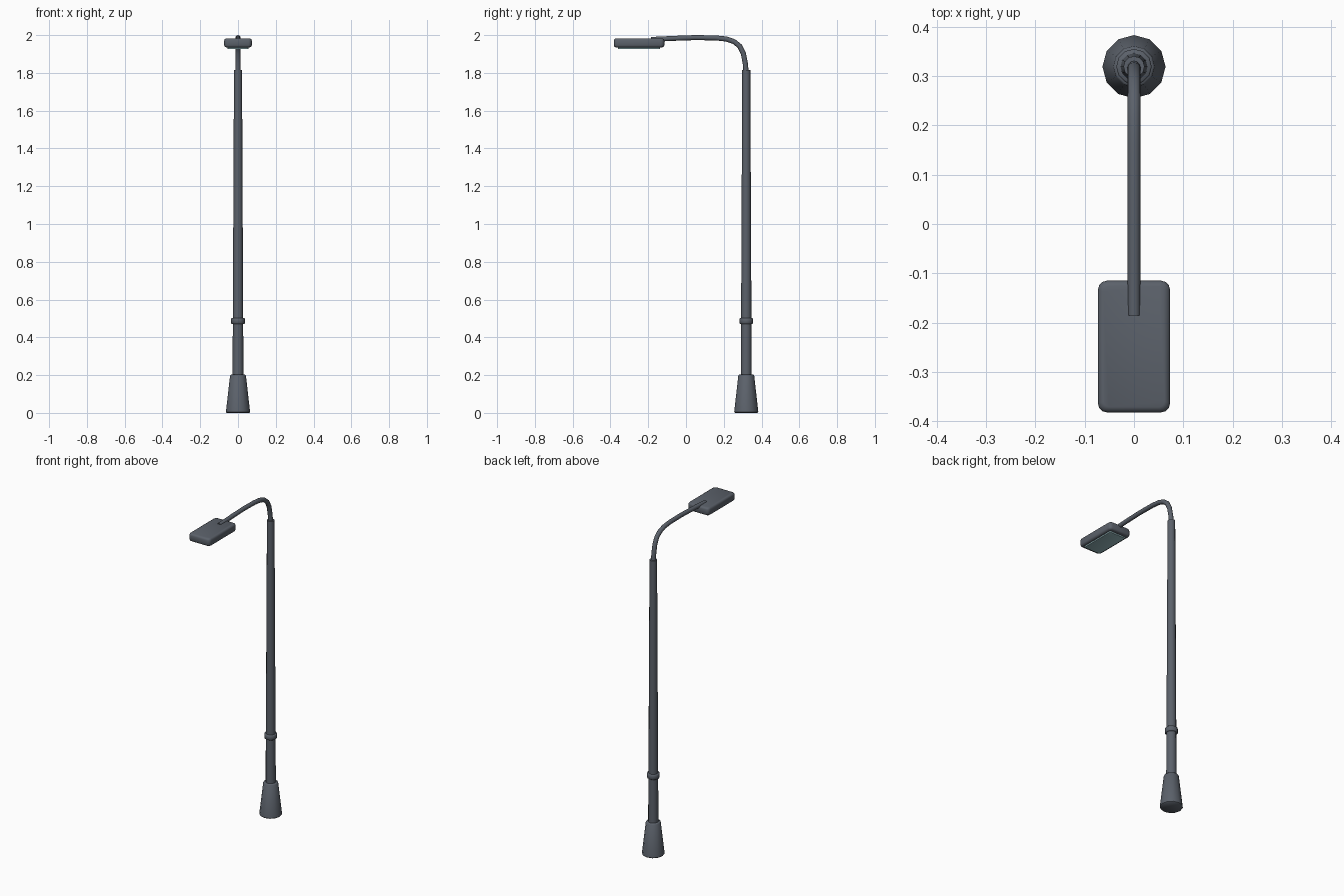
import bpy, bmesh, math
from mathutils import Vector

if "Cube" in bpy.data.objects:
    bpy.data.objects.remove(bpy.data.objects["Cube"])

POLE_Y = 0.319
SIDES = 12


def material(name, rgb):
    m = bpy.data.materials.new(name)
    m.diffuse_color = (*rgb, 1)
    m.use_nodes = True
    m.node_tree.nodes["Principled BSDF"].inputs["Base Color"].default_value = m.diffuse_color
    return m


METAL = material("slate grey metal", (0.105, 0.12, 0.145))
LENS = material("pale teal glass", (0.30, 0.47, 0.50))


def finish(bm, name, mat):
    bmesh.ops.recalc_face_normals(bm, faces=bm.faces[:])
    me = bpy.data.meshes.new(name)
    bm.to_mesh(me)
    bm.free()
    me.materials.append(mat)
    ob = bpy.data.objects.new(name, me)
    bpy.context.collection.objects.link(ob)
    bpy.context.view_layer.objects.active = ob
    ob.select_set(True)
    bpy.ops.object.shade_smooth_by_angle(angle=math.radians(50))
    ob.select_set(False)
    return ob


def skin(name, rings, mat):
    """Bridge a list of point rings and cap both ends."""
    bm = bmesh.new()
    loops = [[bm.verts.new(p) for p in r] for r in rings]
    n = len(loops[0])
    for a, b in zip(loops, loops[1:]):
        for i in range(n):
            j = (i + 1) % n
            bm.faces.new((a[i], a[j], b[j], b[i]))
    bm.faces.new(loops[0][::-1])
    bm.faces.new(loops[-1])
    return finish(bm, name, mat)


def lathe(name, profile, mat):
    angles = [2 * math.pi * i / SIDES for i in range(SIDES)]
    skin(name, [[(r * math.cos(t), POLE_Y + r * math.sin(t), z) for t in angles]
                for r, z in profile], mat)


def box(name, half_x, y0, y1, z0, z1, corner, edge, mat):
    """Rounded plate: vertical corners rounded, then top and bottom rims softened."""
    def ring(inset, z):
        c = corner - inset * 0.6
        pts = []
        hx, hy, cy = half_x - inset, (y1 - y0) / 2 - inset, (y0 + y1) / 2
        for q, (sx, sy) in enumerate([(1, 1), (-1, 1), (-1, -1), (1, -1)]):
            for k in range(4):
                t = (q + k / 3) * math.pi / 2
                pts.append((sx * (hx - c) + c * math.cos(t),
                            cy + sy * (hy - c) + c * math.sin(t), z))
        return pts
    levels = [(edge, z0), (edge * 0.3, z0 + edge * 0.3), (0, z0 + edge),
              (0, z1 - edge), (edge * 0.3, z1 - edge * 0.3), (edge, z1)]
    skin(name, [ring(i, z) for i, z in levels], mat)


# Flared base, tapered pole and collar
lathe("base", [(0.060, 0), (0.064, 0.004), (0.042, 0.198), (0.038, 0.202)], METAL)
lathe("pole", [(0.0288, 0.19), (0.0213, 1.816)], METAL)
lathe("collar", [(0.033, 0.471), (0.036, 0.474), (0.036, 0.499), (0.033, 0.502)], METAL)

# Bent arm: round tube swept along a smooth path in the y-z plane
p = [Vector((0, y, z)) for y, z in [
    (0.318, 1.80), (0.314, 1.85), (0.303, 1.905), (0.284, 1.942), (0.255, 1.965),
    (0.215, 1.979), (0.16, 1.985), (0.05, 1.9868), (-0.06, 1.983), (-0.185, 1.977)]]
rings = []
for i, c in enumerate(p):
    d = (p[min(i + 1, len(p) - 1)] - p[max(i - 1, 0)]).normalized()
    side, up = Vector((1, 0, 0)), d.cross(Vector((1, 0, 0)))
    r = 0.0138 - 0.0008 * i / (len(p) - 1)
    rings.append([c + r * (side * math.cos(t) + up * math.sin(t))
                  for t in (2 * math.pi * k / SIDES for k in range(SIDES))])
skin("arm", rings, METAL)

# Lamp head and lens plate under it
box("lamp_head", 0.073, -0.382, -0.115, 1.935, 1.983, 0.018, 0.011, METAL)
box("lens", 0.055, -0.36, -0.138, 1.927, 1.938, 0.005, 0.001, LENS)
